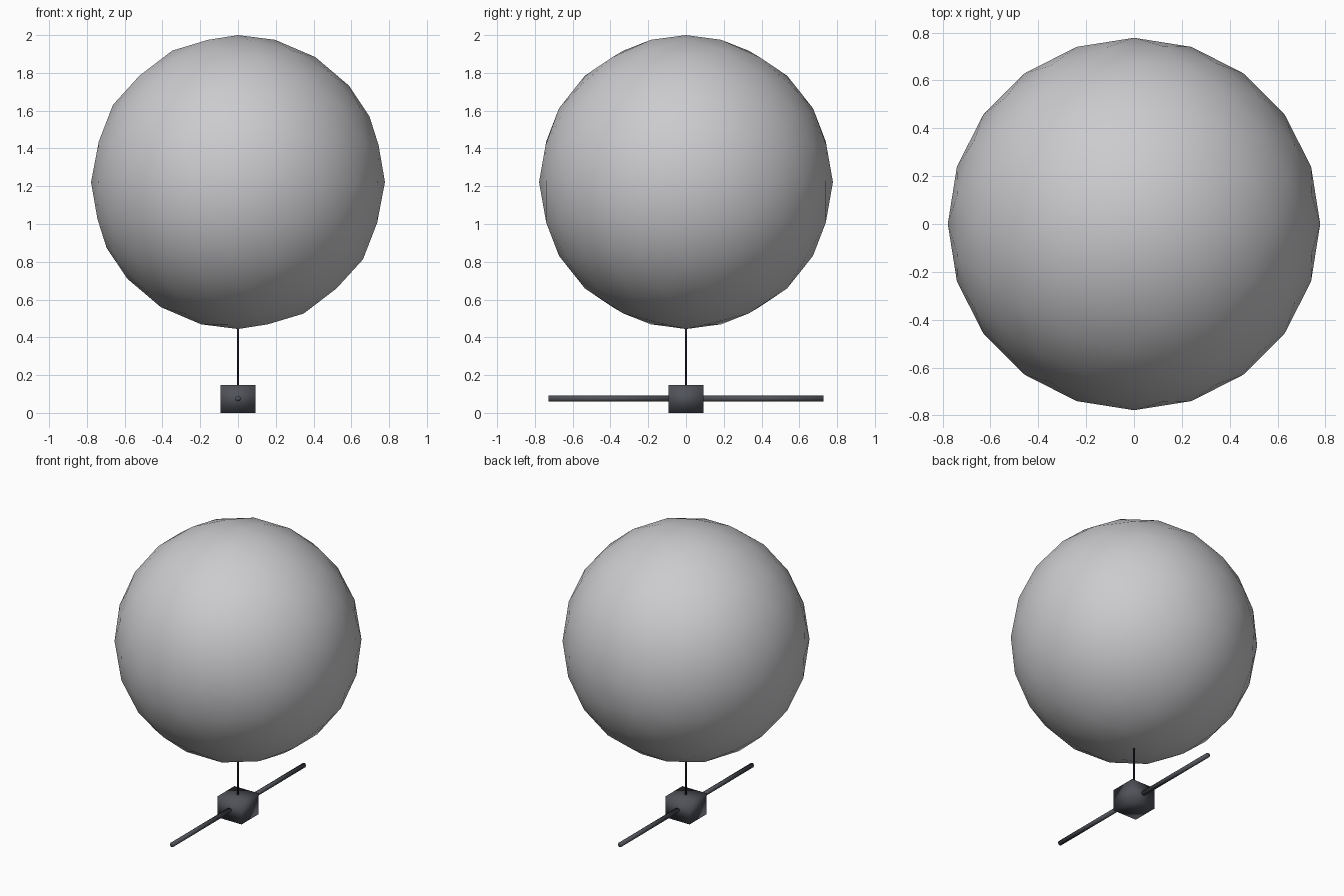
import bpy
from math import pi

if "Cube" in bpy.data.objects:
    bpy.data.objects.remove(bpy.data.objects["Cube"], do_unlink=True)


def material(name, rgb):
    m = bpy.data.materials.new(name)
    m.use_nodes = True
    m.diffuse_color = (*rgb, 1)
    m.node_tree.nodes["Principled BSDF"].inputs["Base Color"].default_value = (*rgb, 1)
    return m


def finish(name, mat):
    ob = bpy.context.object
    ob.name = ob.data.name = name
    ob.data.materials.append(mat)
    bpy.ops.object.shade_smooth()
    return ob


light_grey = material("light grey", (0.6, 0.6, 0.62))
slate = material("dark slate", (0.08, 0.085, 0.1))
dark = material("dark cord", (0.025, 0.025, 0.04))

# Round balloon
bpy.ops.mesh.primitive_ico_sphere_add(subdivisions=3, radius=0.778, location=(0, 0, 1.222))
finish("balloon", light_grey)

# Hanging box
bpy.ops.mesh.primitive_cube_add(size=1, location=(0, 0, 0.0735))
box = finish("payload_box", slate)
box.scale = (0.184, 0.184, 0.147)

# Cord from the box to the balloon
bpy.ops.mesh.primitive_cylinder_add(vertices=8, radius=0.005, depth=0.32, location=(0, 0, 0.3))
finish("cord", dark)

# Rods out of the front and back of the box
for name, side in (("front_rod", -1), ("back_rod", 1)):
    bpy.ops.mesh.primitive_cylinder_add(vertices=8, radius=0.0155, depth=0.645,
                                        location=(0, side * 0.4045, 0.0755),
                                        rotation=(pi / 2, 0, pi / 8 * 0))
    finish(name, slate)
